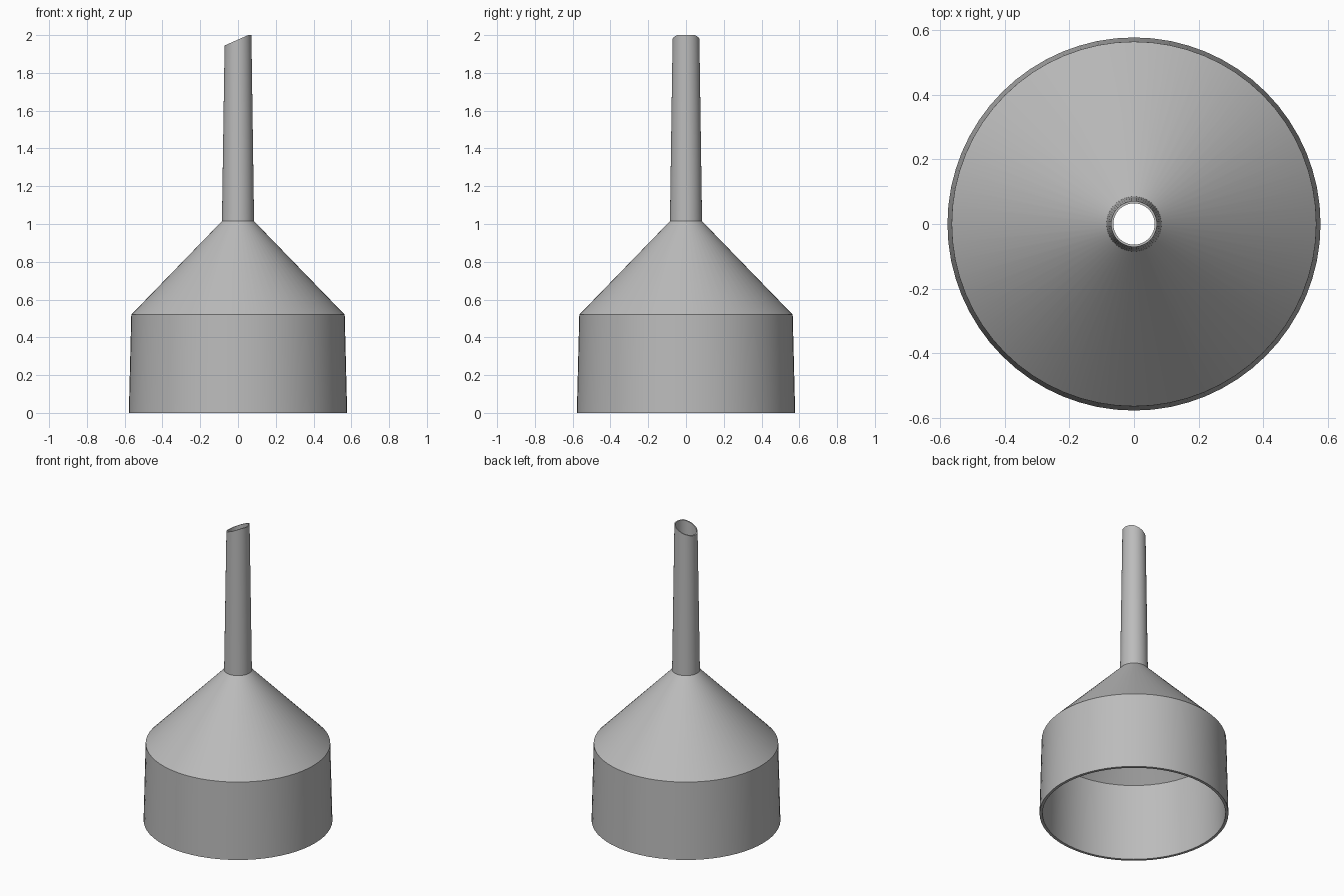
import bpy
import bmesh
import math

SEGMENTS = 64

cube = bpy.data.objects.get("Cube")
if cube:
    bpy.data.objects.remove(cube, do_unlink=True)

# Single plain grey plastic
grey = bpy.data.materials.new("grey plastic")
grey.use_nodes = True
colour = (0.5, 0.5, 0.5, 1)
grey.diffuse_color = colour
grey.node_tree.nodes["Principled BSDF"].inputs["Base Color"].default_value = colour


def tip_height(x):
    """Slanted tip with a small flat on its high side."""
    return min(2.0, 1.945 + 0.44 * (x + 0.071))


# Closed wall profile (radius, height); None marks the slanted tip
profile = [
    (0.578, 0), (0.565, 0.52), (0.085, 1.015), (0.071, None),   # outside
    (0.064, None), (0.07, 1.01), (0.55, 0.515), (0.56, 0),      # inside
]

# Revolve the wall: bowl, cone and spout
bm = bmesh.new()
rings = []
for radius, height in profile:
    ring = []
    for i in range(SEGMENTS):
        angle = 2 * math.pi * i / SEGMENTS
        x, y = radius * math.cos(angle), radius * math.sin(angle)
        z = tip_height(x) if height is None else height
        ring.append(bm.verts.new((x, y, z)))
    rings.append(ring)

for k, lower in enumerate(rings):
    upper = rings[(k + 1) % len(rings)]
    for i in range(SEGMENTS):
        j = (i + 1) % SEGMENTS
        bm.faces.new((lower[i], lower[j], upper[j], upper[i]))
bmesh.ops.recalc_face_normals(bm, faces=bm.faces)

mesh = bpy.data.meshes.new("funnel")
bm.to_mesh(mesh)
bm.free()
mesh.materials.append(grey)
funnel = bpy.data.objects.new("funnel", mesh)
bpy.context.collection.objects.link(funnel)

# Smooth walls, sharp rims and shoulders
bpy.ops.object.select_all(action="DESELECT")
funnel.select_set(True)
bpy.context.view_layer.objects.active = funnel
bpy.ops.object.shade_smooth_by_angle(angle=math.radians(30))
